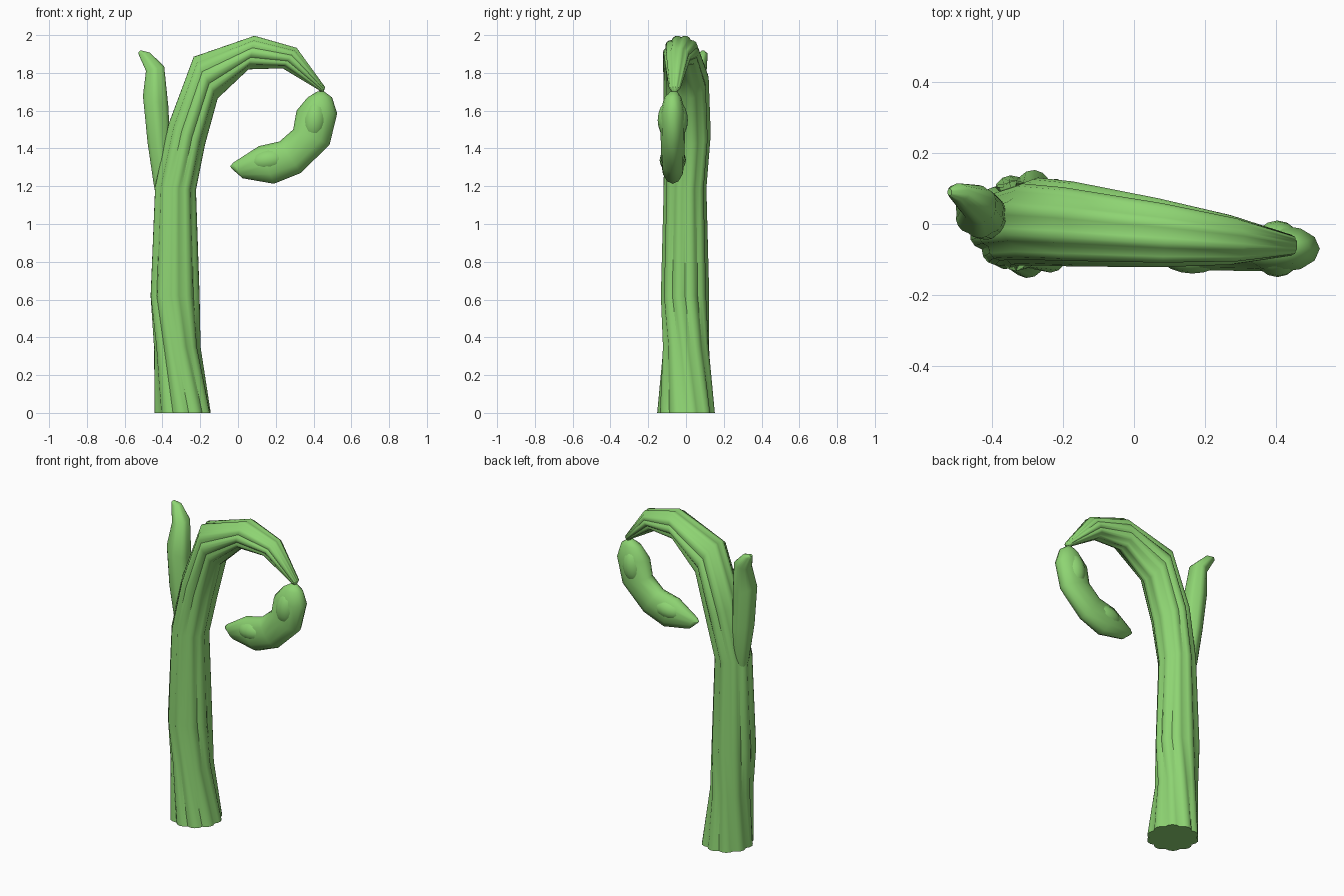
import bpy, bmesh, math
from mathutils import Vector

green = bpy.data.materials.new("stalk_green")
green.diffuse_color = (0.27, 0.66, 0.17, 1)


def finish(obj, angle):
    obj.data.materials.append(green)
    bpy.ops.object.select_all(action='DESELECT')
    obj.select_set(True)
    bpy.context.view_layer.objects.active = obj
    bpy.ops.object.shade_smooth_by_angle(angle=math.radians(angle))


def loft(name, rings, lobes, depth, angle=50):
    """Rings: (left x, left z, right x, right z, y centre, y half width, twist)."""
    bm = bmesh.new()
    n = lobes * 4
    wave = [1 - depth, 1 - depth * 0.25, 1, 1 - depth * 0.25]
    loops = []
    for x1, z1, x2, z2, y, ry, twist in rings:
        c = Vector(((x1 + x2) / 2, y, (z1 + z2) / 2))
        u = Vector(((x2 - x1) / 2, 0, (z2 - z1) / 2))
        v = Vector((0, ry, 0))
        loop = []
        for i in range(n):
            a = math.tau * i / n + twist
            loop.append(bm.verts.new(c + (u * math.cos(a) + v * math.sin(a)) * wave[i % 4]))
        loops.append(loop)
    for a, b in zip(loops, loops[1:]):
        for i in range(n):
            j = (i + 1) % n
            bm.faces.new((a[i], a[j], b[j], b[i]))
    bm.faces.new(loops[0][::-1])
    bm.faces.new(loops[-1])
    bmesh.ops.recalc_face_normals(bm, faces=bm.faces)
    me = bpy.data.meshes.new(name)
    bm.to_mesh(me)
    bm.free()
    obj = bpy.data.objects.new(name, me)
    bpy.context.collection.objects.link(obj)
    finish(obj, angle)
    return obj


# Ribbed main stem, twisting at the foot and arching over to a thin tip
loft("main_stem", [
    (-0.445, 0.00, -0.140, 0.00, 0.00, 0.153, 0.55),
    (-0.445, 0.35, -0.198, 0.35, 0.00, 0.126, 0.25),
    (-0.468, 0.62, -0.198, 0.62, -0.005, 0.128, 0),
    (-0.443, 1.20, -0.218, 1.18, -0.005, 0.113, 0),
    (-0.372, 1.53, -0.170, 1.42, 0.007, 0.124, 0),
    (-0.237, 1.89, -0.105, 1.66, 0.00, 0.120, 0),
    (0.088, 2.00, 0.055, 1.815, -0.025, 0.097, 0),
    (0.312, 1.935, 0.235, 1.822, -0.045, 0.070, 0),
    (0.462, 1.725, 0.425, 1.710, -0.06, 0.030, 0),
    (0.455, 1.702, 0.435, 1.698, -0.06, 0.013, 0),
], 10, 0.11)

# Short side shoot
loft("side_shoot", [
    (-0.430, 1.12, -0.370, 1.12, 0.02, 0.025, 0),
    (-0.448, 1.20, -0.330, 1.20, 0.02, 0.050, 0),
    (-0.482, 1.43, -0.355, 1.41, 0.02, 0.065, 0),
    (-0.507, 1.68, -0.365, 1.62, 0.03, 0.070, 0),
    (-0.490, 1.81, -0.388, 1.835, 0.055, 0.055, 0),
    (-0.527, 1.895, -0.465, 1.908, 0.09, 0.025, 0),
    (-0.527, 1.910, -0.515, 1.920, 0.09, 0.010, 0),
], 6, 0.08)

# Curved seed pod hanging from the stem tip
loft("pod", [
    (0.420, 1.702, 0.455, 1.702, -0.065, 0.018, 0),
    (0.368, 1.670, 0.498, 1.670, -0.07, 0.045, 0),
    (0.310, 1.600, 0.525, 1.585, -0.07, 0.066, 0),
    (0.292, 1.500, 0.485, 1.420, -0.07, 0.064, 0),
    (0.220, 1.437, 0.332, 1.270, -0.07, 0.062, 0),
    (0.110, 1.412, 0.190, 1.213, -0.07, 0.060, 0),
    (-0.025, 1.325, 0.025, 1.242, -0.07, 0.028, 0),
    (-0.042, 1.305, -0.030, 1.290, -0.07, 0.008, 0),
], 3, 0.0, 60)

# Beans bulging through both sides of the pod
for i, (x, z, a, b, d, tilt) in enumerate([(0.405, 1.55, 0.072, 0.115, 0.080, 8),
                                           (0.165, 1.338, 0.065, 0.105, 0.070, 82)]):
    bpy.ops.mesh.primitive_uv_sphere_add(segments=16, ring_count=10, location=(x, -0.07, z),
                                         rotation=(0, math.radians(tilt), 0))
    bean = bpy.context.object
    bean.name = f"bean_{i + 1}"
    bean.scale = (a, d, b)
    finish(bean, 60)
